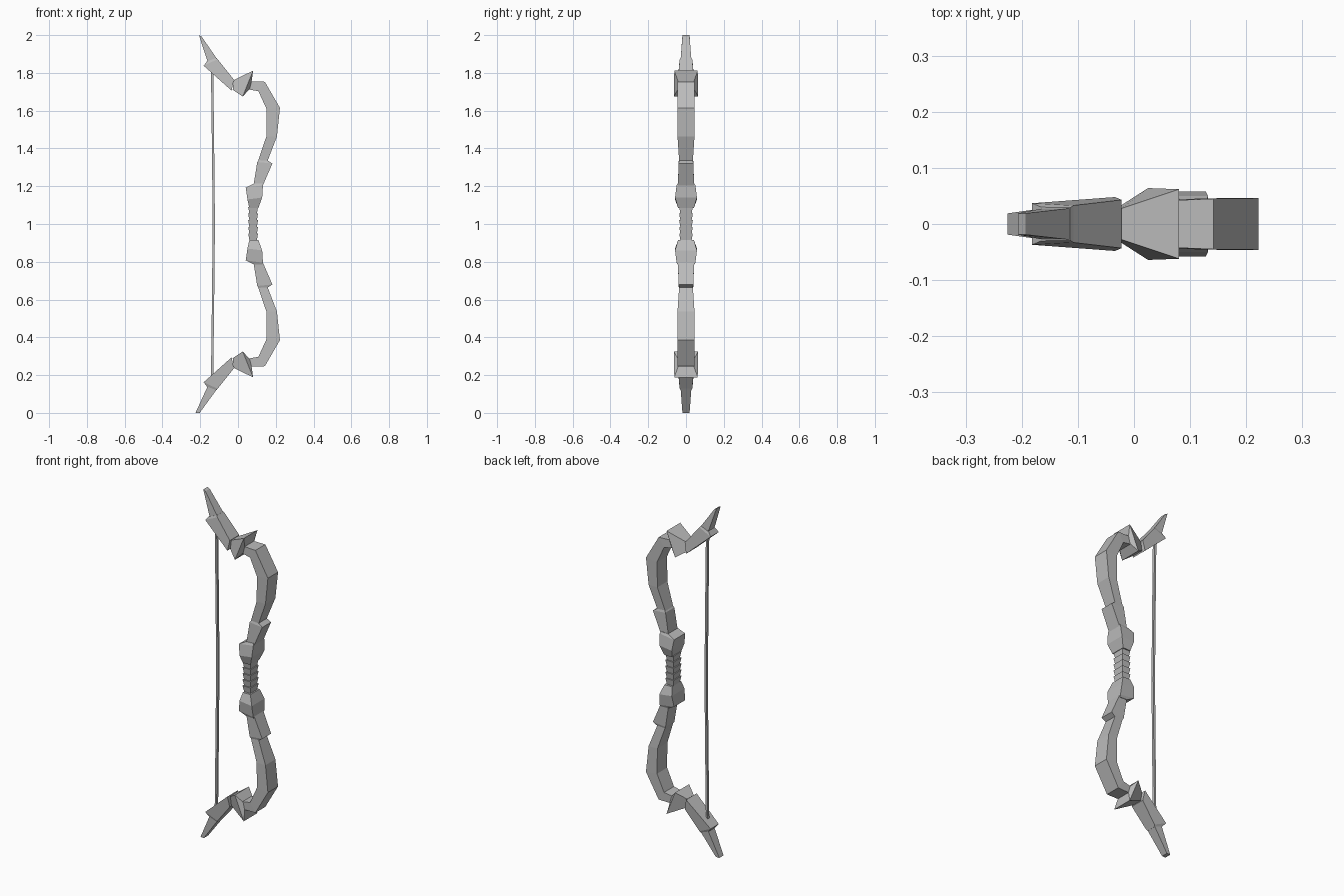
import bpy, bmesh

cube = bpy.data.objects.get("Cube")
if cube:
    bpy.data.objects.remove(cube, do_unlink=True)

# One flat grey for the whole bow
grey = bpy.data.materials.new("plain grey")
COLOUR = (0.5, 0.5, 0.5, 1)
grey.diffuse_color = COLOUR
grey.use_nodes = True
grey.node_tree.nodes["Principled BSDF"].inputs["Base Color"].default_value = COLOUR


def loft(name, rings, flip=False):
    """Square-section loft. Each ring is an inner and an outer edge,
    both given as (x, z, half depth). flip mirrors it about z = 1."""
    bm = bmesh.new()
    loops = []
    for (xa, za, ya), (xb, zb, yb) in rings:
        corners = [(xa, -ya, za), (xb, -yb, zb), (xb, yb, zb), (xa, ya, za)]
        loops.append([bm.verts.new((x, y, 2 - z if flip else z)) for x, y, z in corners])
    for a, b in zip(loops, loops[1:]):
        for i in range(4):
            j = (i + 1) % 4
            bm.faces.new((a[i], a[j], b[j], b[i]))
    bm.faces.new(loops[0])
    bm.faces.new(loops[-1])
    bmesh.ops.recalc_face_normals(bm, faces=bm.faces)
    mesh = bpy.data.meshes.new(name)
    bm.to_mesh(mesh)
    bm.free()
    mesh.materials.append(grey)
    obj = bpy.data.objects.new(name, mesh)
    bpy.context.collection.objects.link(obj)
    return obj


# Parts of one half, from the nock block down to the grip
half_parts = {
    "nock_block": [
        ((-.165, 1.86, .030), (-.114, 1.88, .029)),
        ((-.182, 1.838, .037), (-.108, 1.872, .033)),
        ((-.034, 1.706, .048), (-.022, 1.765, .043))],
    "flared_knob": [
        ((-.028, 1.71, .030), (-.022, 1.762, .028)),
        ((.025, 1.675, .064), (.080, 1.812, .062)),
        ((.062, 1.715, .042), (.072, 1.755, .042))],
    "limb": [
        ((.058, 1.712, .042), (.066, 1.755, .042)),
        ((.108, 1.703, .045), (.142, 1.753, .045)),
        ((.152, 1.607, .046), (.222, 1.615, .046)),
        ((.150, 1.463, .045), (.206, 1.463, .045)),
        ((.105, 1.33, .036), (.155, 1.33, .036))],
    "limb_socket": [
        ((.110, 1.34, .036), (.158, 1.336, .036)),
        ((.102, 1.328, .040), (.182, 1.320, .040)),
        ((.082, 1.205, .042), (.130, 1.20, .042))],
    "grip_guard": [
        ((.082, 1.213, .044), (.130, 1.215, .044)),
        ((.041, 1.192, .050), (.132, 1.205, .050)),
        ((.050, 1.13, .058), (.128, 1.14, .058)),
        ((.060, 1.085, .042), (.108, 1.085, .042))],
}
for part, rings in half_parts.items():
    loft("upper_" + part, rings)
    loft("lower_" + part, rings, flip=True)

# Tips: the lower one is a little blunter and reaches further back
tip_base = ((-.161, 1.86, .028), (-.114, 1.878, .028))
loft("upper_tip", [((-.207, 2.0, .019), (-.193, 1.993, .019)), tip_base])
loft("lower_tip", [((-.225, 2.0, .019), (-.203, 2.0, .019)), tip_base], flip=True)

# Handle: five ribs, each narrowing downwards
RIBS, BOTTOM, TOP = 5, .915, 1.09
step = (TOP - BOTTOM) / RIBS
for i in range(RIBS):
    z = BOTTOM + i * step
    loft(f"handle_rib_{i + 1}", [
        ((.060, z, .030), (.100, z, .030)),
        ((.054, z + step, .036), (.106, z + step, .036))])

# String, bowed slightly towards the grip
path = [(-.137, .19), (-.132, .6), (-.128, 1.0), (-.132, 1.4), (-.137, 1.81)]
loft("string", [((x - .006, z, .007), (x + .006, z, .007)) for x, z in path])
